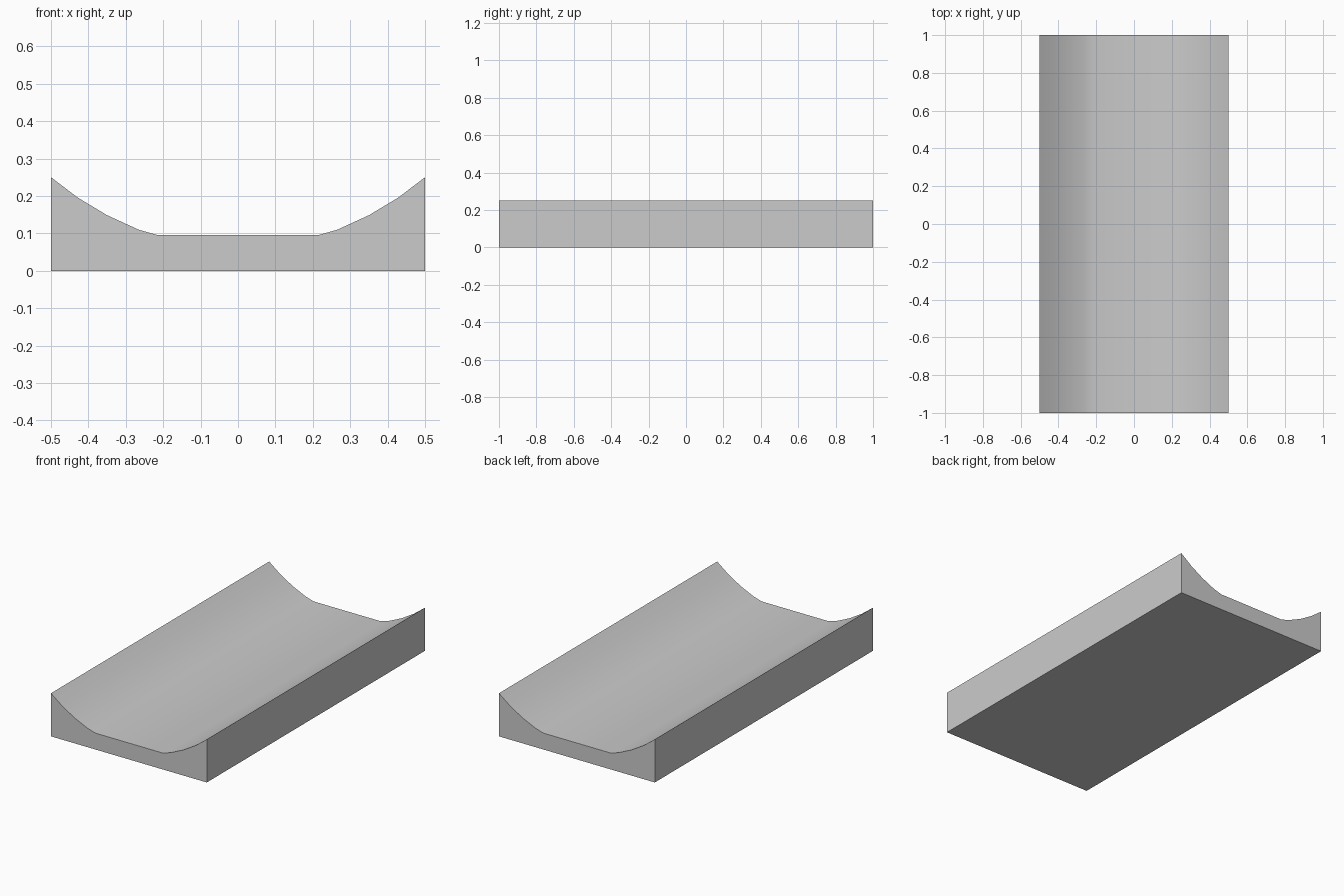
import bpy, bmesh, math

if "Cube" in bpy.data.objects:
    bpy.data.objects.remove(bpy.data.objects["Cube"])

# Right half of the channel's upper edge, from floor to rim (x, z)
half = [(0.214, 0.095), (0.266, 0.11), (0.351, 0.149), (0.429, 0.196), (0.5, 0.25)]
top = half[::-1] + [(-x, z) for x, z in half]
profile = [(-0.5, 0.0), (0.5, 0.0)] + top

# Trough block: cross-section extruded along y
bm = bmesh.new()
face = bm.faces.new([bm.verts.new((x, -1.0, z)) for x, z in profile])
ext = bmesh.ops.extrude_face_region(bm, geom=[face])
verts = [g for g in ext["geom"] if isinstance(g, bmesh.types.BMVert)]
bmesh.ops.translate(bm, verts=verts, vec=(0, 2.0, 0))
bmesh.ops.recalc_face_normals(bm, faces=bm.faces)

mesh = bpy.data.meshes.new("channel_block")
bm.to_mesh(mesh)
bm.free()
block = bpy.data.objects.new("channel_block", mesh)
bpy.context.collection.objects.link(block)

# Smooth the curved channel, keep the block edges sharp
bpy.context.view_layer.objects.active = block
block.select_set(True)
bpy.ops.object.shade_smooth_by_angle(angle=math.radians(30))
